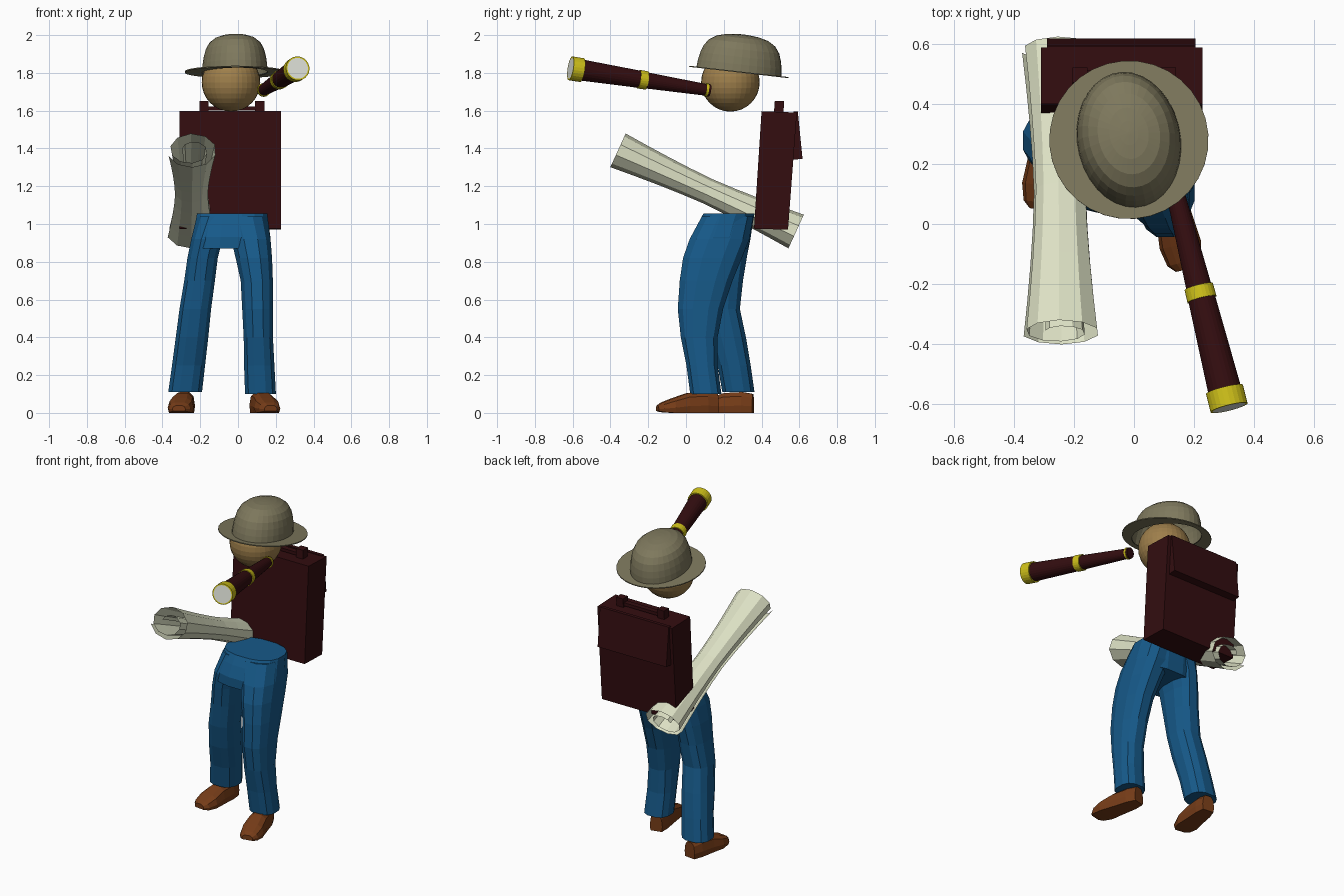
import bpy, bmesh, math
from mathutils import Vector, Matrix

if "Cube" in bpy.data.objects:
    bpy.data.objects.remove(bpy.data.objects["Cube"], do_unlink=True)


def material(name, rgb):
    m = bpy.data.materials.new(name)
    m.use_nodes = True
    m.diffuse_color = (*rgb, 1)
    m.node_tree.nodes["Principled BSDF"].inputs["Base Color"].default_value = (*rgb, 1)
    return m


khaki = material("khaki_felt", (0.21, 0.19, 0.11))
skin = material("tan_skin", (0.34, 0.21, 0.07))
leather = material("dark_red_leather", (0.033, 0.004, 0.005))
brass = material("yellow_brass", (0.62, 0.53, 0.01))
glass = material("pale_glass", (0.75, 0.77, 0.70))
paper = material("cream_paper", (0.73, 0.76, 0.56))
denim = material("blue_denim", (0.008, 0.10, 0.25))
shoe_brown = material("brown_shoe", (0.18, 0.045, 0.009))


def finish(bm, name, mats, matrix=Matrix()):
    me = bpy.data.meshes.new(name)
    bm.transform(matrix)
    bm.to_mesh(me)
    bm.free()
    for m in mats:
        me.materials.append(m)
    ob = bpy.data.objects.new(name, me)
    bpy.context.collection.objects.link(ob)
    return ob


def loft(name, rings, mats, matrix=Matrix(), closed=True, caps=True, band_mat=None):
    """Skin a list of equal point rings; band_mat gives the material of each band."""
    bm = bmesh.new()
    vs = [[bm.verts.new(p) for p in r] for r in rings]
    n = len(rings[0])
    for i in range(len(rings) - 1):
        for j in range(n if closed else n - 1):
            k = (j + 1) % n
            f = bm.faces.new((vs[i][j], vs[i][k], vs[i + 1][k], vs[i + 1][j]))
            f.material_index = band_mat[i] if band_mat else 0
    if caps:
        bm.faces.new(vs[0][::-1])
        end = bm.faces.new(vs[-1])
        end.material_index = len(mats) - 1
    if closed:
        bmesh.ops.recalc_face_normals(bm, faces=bm.faces)
    return finish(bm, name, mats, matrix)


def oval(cx, cy, rx, ry, z, n=12, power=1.0):
    pts = []
    for i in range(n):
        a = 2 * math.pi * (i + 0.5) / n
        c, s = math.cos(a), math.sin(a)
        pts.append((cx + rx * math.copysign(abs(c) ** power, c),
                    cy + ry * math.copysign(abs(s) ** power, s), z))
    return pts


def span(z, x0, x1, y0, y1, n=12):
    return oval((x0 + x1) / 2, (y0 + y1) / 2, (x1 - x0) / 2, (y1 - y0) / 2, z, n, 0.8)


# head
bm = bmesh.new()
bmesh.ops.create_uvsphere(bm, u_segments=32, v_segments=16, radius=0.155)
finish(bm, "head", [skin], Matrix.Translation((-0.037, 0.235, 1.75)))

# hat: oval hollow crown and a round brim with an oval opening
tilt = Matrix.Translation((-0.017, 0.28, 1.805)) @ Matrix.Rotation(math.radians(-6.5), 4, "X")
turn = Matrix.Rotation(math.radians(10), 4, "Z")
dome = [(1, 0), (0.985, 0.04), (0.95, 0.08), (0.89, 0.12), (0.78, 0.155),
        (0.6, 0.18), (0.38, 0.193), (0.18, 0.198), (0.02, 0.2)]
crown = [oval(0, 0, 0.172 * r, 0.228 * r, z, 32) for r, z in dome]
crown_top = loft("hat_crown", crown, [khaki], tilt @ turn, caps=False)
bm = bmesh.new()
bm.from_mesh(crown_top.data)
bmesh.ops.holes_fill(bm, edges=[e for e in bm.edges if e.is_boundary and e.calc_length() < 0.02])
bm.to_mesh(crown_top.data)
bm.free()
brim = [oval(0, 0, 0.172, 0.228, -0.003, 32), oval(0, 0, 0.265, 0.265, -0.003, 32),
        oval(0, 0, 0.265, 0.265, 0.003, 32), oval(0, 0, 0.172, 0.228, 0.003, 32)]
loft("hat_brim", brim, [khaki], tilt @ turn, caps=False)

# telescope: (distance, radius) stations, with brass bands between some of them
start, end = Vector((0.132, 0.125, 1.707)), Vector((0.316, -0.61, 1.824))
axis = end - start
aim = Matrix.Translation(start) @ axis.to_track_quat("Z", "Y").to_matrix().to_4x4()
stations = [(0, 0.033), (0.012, 0.033), (0.012, 0.036), (0.024, 0.036), (0.024, 0.031),
            (0.348, 0.043), (0.348, 0.049), (0.392, 0.050), (0.392, 0.046),
            (0.705, 0.056), (0.705, 0.064), (0.768, 0.064), (0.768, 0.056)]
bands = [0, 1, 1, 1, 0, 1, 1, 1, 0, 1, 1, 1]
loft("telescope", [oval(0, 0, r, r, d, 24) for d, r in stations],
     [leather, brass, glass], aim, band_mat=bands)


# backpack: side outlines (y, z) extruded across x
def slab(name, x0, x1, outline):
    loft(name, [[(x, y, z) for y, z in outline] for x in (x0, x1)], [leather])


slab("backpack_body", -0.31, 0.228, [(0.36, 0.975), (0.54, 0.97), (0.587, 1.59), (0.40, 1.597)])
slab("backpack_flap", -0.29, 0.205, [(0.565, 1.34), (0.617, 1.345), (0.592, 1.595), (0.57, 1.595)])
for side, x in (("right", -0.205), ("left", 0.09)):
    slab("handle_post_" + side, x, x + 0.05, [(0.465, 1.58), (0.515, 1.58), (0.52, 1.65), (0.47, 1.65)])
slab("handle_bar", -0.16, 0.095, [(0.475, 1.602), (0.51, 1.602), (0.51, 1.622), (0.475, 1.622)])

# rolled map: spiral sheet, flared at both ends
front, back = Vector((-0.245, -0.36, 1.39)), Vector((-0.25, 0.583, 0.96))
run = back - front
up = run.cross(Vector((-1, 0, 0))).normalized()
up = up if up.z > 0 else -up
rings = []
for i in range(9):
    t = i / 8
    flare = 0.70 + 0.30 * abs(2 * t - 1) ** 1.5
    ring = []
    for j in range(20):
        a = math.radians(200 + 36 * j)
        r = (1.0 if j < 8 else 1.0 - 0.05 * (j - 7)) * flare
        ring.append(front + run * t + Vector((0.13 * r * math.cos(a), 0, 0)) + up * (0.098 * r * math.sin(a)))
    rings.append(ring)
loft("rolled_map", rings, [paper], closed=False, caps=False)

# trousers: hips and two legs, as (z, x0, x1, y0, y1) sections
hips = [(0.87, -0.255, 0.172, 0.03, 0.33), (0.93, -0.245, 0.175, 0.03, 0.345),
        (1.0, -0.23, 0.165, 0.06, 0.355), (1.055, -0.22, 0.158, 0.09, 0.365)]
left_leg = [(0.10, 0.035, 0.203, 0.02, 0.19), (0.25, 0.03, 0.195, 0.0, 0.17),
            (0.40, 0.028, 0.187, -0.03, 0.17), (0.55, 0.02, 0.187, -0.047, 0.20),
            (0.70, 0.012, 0.187, -0.037, 0.25), (0.82, -0.015, 0.183, -0.02, 0.30),
            (0.92, -0.04, 0.175, 0.015, 0.34), (1.04, -0.08, 0.155, 0.08, 0.36)]
right_leg = [(0.11, -0.372, -0.188, 0.19, 0.365), (0.25, -0.352, -0.172, 0.165, 0.345),
             (0.40, -0.332, -0.155, 0.12, 0.32), (0.55, -0.312, -0.14, 0.09, 0.288),
             (0.70, -0.287, -0.12, 0.075, 0.305), (0.82, -0.27, -0.105, 0.06, 0.325),
             (0.92, -0.25, -0.08, 0.05, 0.345), (1.04, -0.22, -0.02, 0.09, 0.36)]
loft("trouser_hips", [span(*s, n=16) for s in hips], [denim])
loft("trouser_leg_left", [span(*s) for s in left_leg], [denim])
loft("trouser_leg_right", [span(*s) for s in right_leg], [denim])

# shoes: (distance from heel, half width, sole lift, height) sections along the foot
SHOE = [(0, 0.040, 0.0, 0.10), (0.06, 0.055, 0.0, 0.11), (0.16, 0.062, 0.0, 0.105),
        (0.24, 0.070, 0.0, 0.078), (0.30, 0.058, 0.004, 0.055), (0.325, 0.035, 0.01, 0.04)]


def shoe(name, heel, angle, scale):
    rings = []
    for d, w, lift, h in SHOE:
        half = [(w * 0.9, lift), (w, lift + (h - lift) * 0.35), (w * 0.85, h * 0.8), (w * 0.45, h)]
        prof = half + [(-x, z) for x, z in reversed(half)]
        rings.append([(x, -d * scale, z) for x, z in prof])
    place = Matrix.Translation(heel) @ Matrix.Rotation(math.radians(angle), 4, "Z")
    loft(name, rings, [shoe_brown], place)


shoe("shoe_left", (0.10, 0.165, 0), 13, 1)
shoe("shoe_right", (-0.275, 0.355, 0), -7, 0.95)
